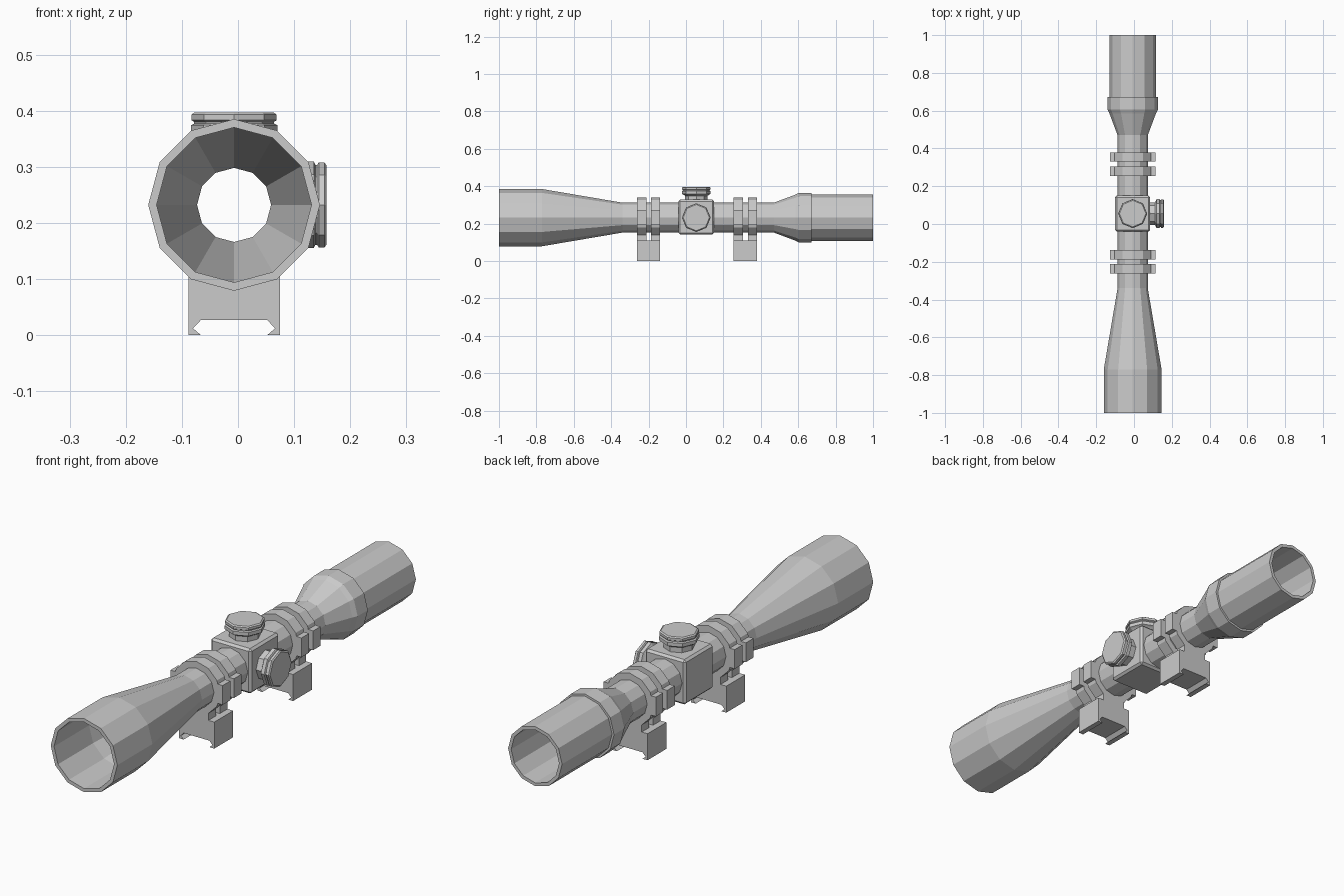
import bpy, bmesh
from math import sin, cos, pi
from mathutils import Matrix, Vector

if "Cube" in bpy.data.objects:
    bpy.data.objects.remove(bpy.data.objects["Cube"])

CX, CZ = -0.007, 0.232   # optical axis
TY = 0.055               # turret position along the tube


def finish(name, bm):
    bmesh.ops.recalc_face_normals(bm, faces=bm.faces)
    me = bpy.data.meshes.new(name)
    bm.to_mesh(me)
    bm.free()
    ob = bpy.data.objects.new(name, me)
    bpy.context.collection.objects.link(ob)
    return ob


def lathe(name, profile, sides, origin, axis, closed=False):
    """Revolve (distance, radius) points about an axis; closed makes a ring, else ends are capped."""
    bm = bmesh.new()
    rot = {'X': Matrix.Rotation(pi / 2, 3, 'Y'), 'Y': Matrix.Rotation(-pi / 2, 3, 'X'),
           'Z': Matrix.Identity(3)}[axis]
    loops = []
    for d, r in profile:
        loops.append([bm.verts.new(rot @ Vector((r * cos(2 * pi * i / sides),
                                                 r * sin(2 * pi * i / sides), d)) + Vector(origin))
                      for i in range(sides)])
    pairs = list(zip(loops, loops[1:]))
    if closed:
        pairs.append((loops[-1], loops[0]))
    else:
        bm.faces.new(loops[0])
        bm.faces.new(loops[-1])
    for a, b in pairs:
        for i in range(sides):
            j = (i + 1) % sides
            bm.faces.new((a[i], a[j], b[j], b[i]))
    return finish(name, bm)


def box(name, lo, hi):
    bm = bmesh.new()
    lo, hi = Vector(lo), Vector(hi)
    bmesh.ops.create_cube(bm, size=1, matrix=Matrix.Translation((lo + hi) / 2)
                          @ Matrix.Diagonal((*(hi - lo), 1)))
    return finish(name, bm)


def extrude_y(name, pts, y0, y1):
    bm = bmesh.new()
    face = bm.faces.new([bm.verts.new((x, y0, z)) for x, z in pts])
    ext = bmesh.ops.extrude_face_region(bm, geom=[face])
    bmesh.ops.translate(bm, vec=(0, y1 - y0, 0),
                        verts=[v for v in ext['geom'] if isinstance(v, bmesh.types.BMVert)])
    return finish(name, bm)


# hollow scope body: outside wall front to back, then the bore back to front
outer = [(-1, .153), (-.77, .153), (-.34, .08), (.47, .08), (.585, .123), (.605, .133),
         (.672, .133), (.672, .124), (1, .124)]
inner = [(1, .110), (.61, .110), (.47, .066), (-.34, .066), (-.77, .138), (-1, .138)]
lathe("scope_tube", outer + inner, 12, (CX, 0, CZ), 'Y', closed=True)

# turret housing with the bore cut through it
h = .093
housing = box("turret_housing", (CX - h, TY - h - .002, CZ + .003 - h), (CX + h, TY + h + .002, CZ + .003 + h))
bev = housing.modifiers.new("edge", 'BEVEL')
bev.width, bev.segments = .009, 1
cutter = lathe("bore_cutter", [(-.2, .073), (.3, .073)], 12, (CX, 0, CZ), 'Y')
cutter.hide_render = True
cutter.hide_viewport = True
cut = housing.modifiers.new("bore", 'BOOLEAN')
cut.operation, cut.object, cut.solver = 'DIFFERENCE', cutter, 'EXACT'

# eight-sided adjustment knobs, top and right
knob = [(.088, .060), (.117, .060), (.123, .069), (.127, .077), (.142, .077), (.145, .071),
        (.148, .071), (.151, .076), (.161, .076), (.165, .070)]
lathe("elevation_knob", knob, 8, (CX, TY, CZ), 'Z')
lathe("windage_knob", knob, 8, (CX, TY, CZ), 'X')

# two mounts: rail clamp, paired rings, side flanges and necks
half = [(.0815, .11), (.0815, 0), (.059, 0), (.073, .012), (.059, .027)]
clamp = [(CX + x, z) for x, z in half] + [(CX - x, z) for x, z in reversed(half)]
for end, y0, starts in (("front", -.262, (-.262, -.188)), ("rear", .255, (.255, .332))):
    extrude_y(end + "_rail_clamp", clamp, y0, y0 + .124)
    for n, a in enumerate(starts, 1):
        b = a + (.050 if a != starts[1] else y0 + .124 - a)
        tag = f"{end}_ring_{n}"
        lathe(tag, [(a, .108), (b, .108), (b, .076), (a, .076)], 12, (CX, 0, CZ), 'Y', closed=True)
        box(tag + "_neck", (CX - .055, a, .10), (CX + .055, b, .152))
        for side in (-1, 1):
            x0, x1 = sorted((CX + side * .083, CX + side * .12))
            box(tag + "_flange", (x0, a, CZ - .04), (x1, b, CZ + .04))
